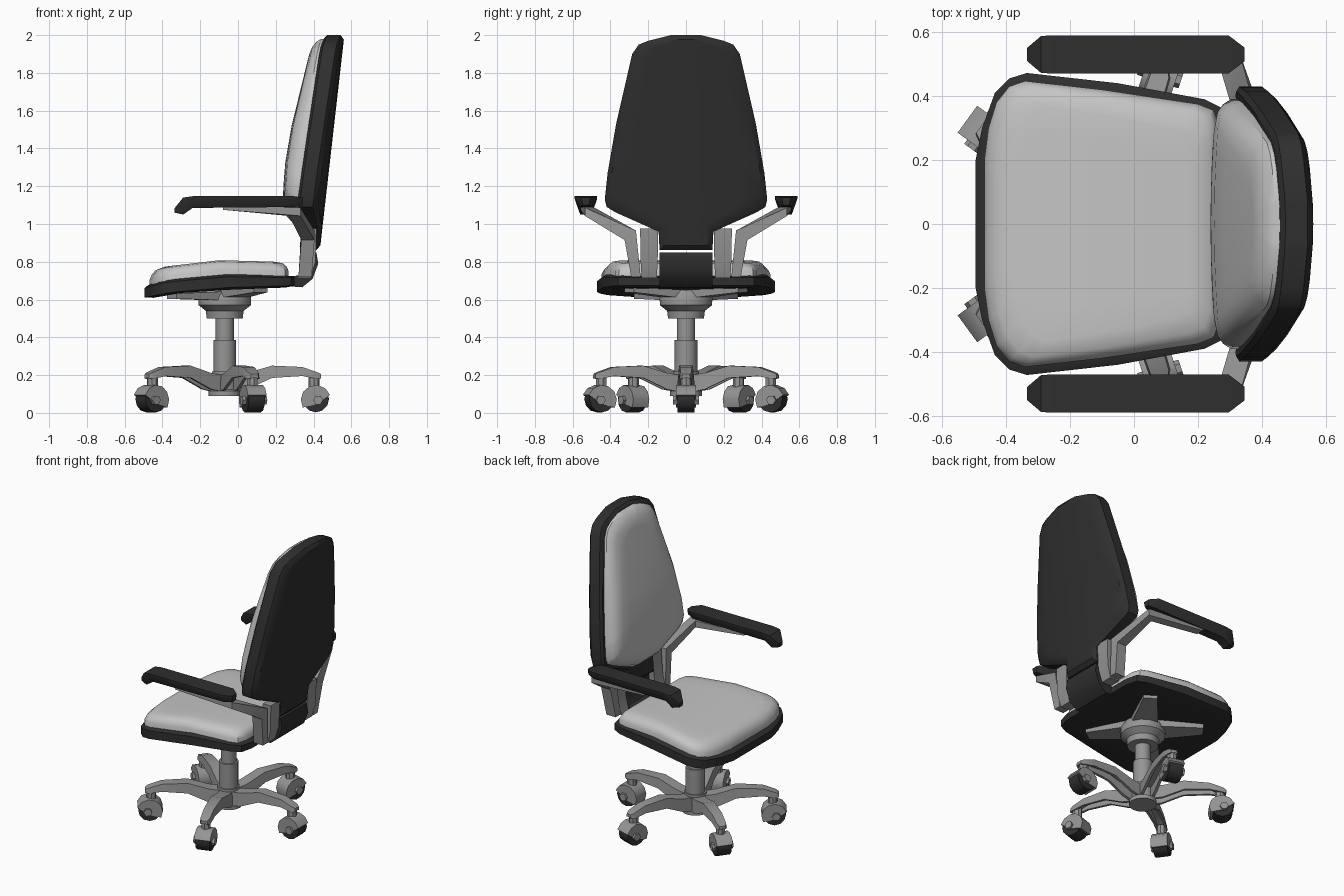
import bpy, bmesh, math
from mathutils import Matrix, Vector

if "Cube" in bpy.data.objects:
    bpy.data.objects.remove(bpy.data.objects["Cube"])


def material(name, v):
    m = bpy.data.materials.new(name)
    m.diffuse_color = (v, v, v, 1)
    m.use_nodes = True
    m.node_tree.nodes["Principled BSDF"].inputs["Base Color"].default_value = m.diffuse_color
    return m


DARK = material("dark plastic", 0.028)
GREY = material("mid grey metal", 0.30)
LIGHT = material("light grey fabric", 0.56)
ID = Matrix.Identity(4)


def mesh(name, verts, faces, mat, M=ID):
    bm = bmesh.new()
    vs = [bm.verts.new(M @ Vector(v)) for v in verts]
    for f in faces:
        bm.faces.new([vs[i] for i in f])
    bmesh.ops.recalc_face_normals(bm, faces=bm.faces)
    me = bpy.data.meshes.new(name)
    bm.to_mesh(me)
    bm.free()
    me.materials.append(mat)
    ob = bpy.data.objects.new(name, me)
    bpy.context.collection.objects.link(ob)
    return ob


def loft(name, rings, mat, M=ID):
    n = len(rings[0])
    verts = [v for r in rings for v in r]
    faces = [(k * n + i, k * n + (i + 1) % n, (k + 1) * n + (i + 1) % n, (k + 1) * n + i)
             for k in range(len(rings) - 1) for i in range(n)]
    faces += [tuple(range(n)), tuple(range(len(verts) - n, len(verts)))]
    return mesh(name, verts, faces, mat, M)


def prism_y(name, pts, half, mat, M=ID):
    return loft(name, [[(x, y, z) for x, z in pts] for y in (-half, half)], mat, M)


def lathe(name, profile, mat, cx, n=16, M=ID):
    ang = [2 * math.pi * i / n for i in range(n)]
    return loft(name, [[(cx + r * math.cos(a), r * math.sin(a), z) for a in ang]
                       for r, z in profile], mat, M)


def beam(name, stations, mat, M=ID):
    # each station: centre, half-width vector, half-height vector
    rings = []
    for c, a, b in stations:
        c, a, b = Vector(c), Vector(a), Vector(b)
        rings.append([c + a + b, c - a + b, c - a - b, c + a - b])
    return loft(name, rings, mat, M)


def lerp(table, x):
    for (x0, y0), (x1, y1) in zip(table, table[1:]):
        if x <= x1:
            return y0 + (y1 - y0) * (x - x0) / (x1 - x0)
    return table[-1][1]


def pad(name, half, layers, place, mat):
    """Symmetric padded slab: half outline (y, v), layers (scale, depth)."""
    cols = [1, .75, .4, 0, -.4, -.75, -1]
    m, c = len(half), len(cols)
    vm = (half[0][1] + half[-1][1]) / 2
    rim = ([(i, 0) for i in range(m)] + [(m - 1, j) for j in range(1, c)] +
           [(i, c - 1) for i in range(m - 2, -1, -1)] + [(0, j) for j in range(c - 2, 0, -1)])
    verts, faces, maps = [], [], []
    for k, (s, t) in enumerate(layers):
        full = k in (0, len(layers) - 1)
        d = {}
        for i, j in ([(i, j) for i in range(m) for j in range(c)] if full else rim):
            y, v = half[i]
            inset = (1 - s) * 0.4
            v = v + inset * max(-1, min(1, (vm - v) / 0.3))
            y = max(0.02, y - inset)
            d[i, j] = len(verts)
            verts.append(place(y * cols[j], v, t))
        maps.append(d)
        if full:
            faces += [(d[i, j], d[i + 1, j], d[i + 1, j + 1], d[i, j + 1])
                      for i in range(m - 1) for j in range(c - 1)]
    for a, b in zip(maps, maps[1:]):
        for p, q in zip(rim, rim[1:] + rim[:1]):
            faces.append((a[p], a[q], b[q], b[p]))
    return mesh(name, verts, faces, mat)


# Seat shell and cushion
ZT = [(-.5, .67), (-.4, .70), (-.1, .735), (.3, .725), (.4, .72)]
ZB = [(-.5, .60), (-.3, .635), (0, .655), (.3, .665), (.4, .67)]
seat_half = [(.2, -.495), (.3, -.475), (.41, -.435), (.455, -.39), (.472, -.335),
             (.44, -.05), (.39, .22), (.36, .28), (.28, .30)]
pad("seat_shell", seat_half, [(.88, 0), (1, .15), (1, .85), (.95, 1)],
    lambda y, x, t: (x, y, lerp(ZB, x) + t * (lerp(ZT, x) - lerp(ZB, x))), DARK)
cush_half = [(.2, -.468), (.3, -.455), (.38, -.43), (.43, -.39), (.447, -.34),
             (.42, -.1), (.375, .2), (.355, .25), (.3, .268)]
pad("seat_cushion", cush_half, [(1, -.03), (1, .025), (.97, .05), (.92, .066), (.8, .073)],
    lambda y, x, t: (x, y, lerp(ZT, x) + t), LIGHT)


# Backrest shell and cushion
def rear(y, z):
    return .44 + (z - .92) * .114 - .24 * y * y


back_half = [(.14, .862), (.145, .96), (.37, 1.06), (.42, 1.09), (.43, 1.13), (.415, 1.27),
             (.37, 1.53), (.285, 1.9), (.25, 1.95), (.20, 1.97), (.08, 2.0)]
pad("back_shell", back_half, [(.94, 0), (1, .02), (1, .09), (.96, .105)],
    lambda y, z, t: (rear(y, z) - t, y, z), DARK)
XF = [(.9, .275), (1.1, .238), (1.2, .24), (1.38, .255), (1.55, .29), (1.93, .385), (2, .41)]
bcush_half = [(.12, 1.0), (.32, 1.08), (.375, 1.11), (.39, 1.15), (.378, 1.27),
              (.335, 1.53), (.255, 1.88), (.22, 1.93), (.17, 1.955), (.08, 1.98)]


def back_place(y, z, t):
    b, f = rear(y, z) - .09, lerp(XF, z) + .12 * y * y
    return (b + t * (f - b), y, z)


pad("back_cushion", bcush_half, [(1, -.1), (1, .45), (.96, .75), (.9, .93), (.8, 1)],
    back_place, LIGHT)

# Strap joining seat to back
prism_y("back_strap", [(.2, .675), (.34, .665), (.395, .71), (.425, .79), (.415, .85),
                       (.375, .85), (.375, .78), (.345, .73), (.2, .715)], .14, DARK)

# Arms, brackets and arm pads on both sides
for s, side in ((1, "left"), (-1, "right")):
    M = Matrix.Diagonal((1, s, 1, 1))
    beam("back_bracket_" + side, [((.35, .195, .715), (.035, 0, 0), (0, .04, 0)),
                                  ((.375, .195, .80), (.035, 0, 0), (0, .045, 0)),
                                  ((.385, .195, .975), (.03, 0, 0), (0, .048, 0))], GREY, M)
    beam("arm_support_" + side, [((.355, .265, .72), (.035, 0, 0), (0, .025, 0)),
                                 ((.37, .295, .94), (.035, 0, 0), (0, .03, -.025)),
                                 ((.30, .51, 1.065), (.03, .025, 0), (0, 0, -.022)),
                                 ((-.08, .53, 1.085), (0, .028, 0), (0, 0, -.01))], GREY, M)
    pads = [(-.335, .02, .015, 1.085, 1.06), (-.29, .058, .03, 1.14, 1.05),
            (-.24, .06, .032, 1.147, 1.085), (.295, .06, .032, 1.147, 1.09),
            (.345, .022, .015, 1.14, 1.10)]
    loft("arm_pad_" + side, [[(x, .53 + wt, zt), (x, .53 + wt, zt - .012), (x, .53 + wb, zb),
                              (x, .53 - wb, zb), (x, .53 - wt, zt - .012), (x, .53 - wt, zt)]
                             for x, wt, wb, zt, zb in pads], DARK, M)
    # Support arms under the seat
    beam("seat_arm_rear_" + side, [((-.07, 0, .625), (.08, -.05, 0), (0, 0, .025)),
                                   ((.12, .30, .65), (.035, -.025, 0), (0, 0, .012))], GREY, M)
    beam("seat_arm_front_" + side, [((-.07, 0, .62), (.05, .08, 0), (0, 0, .025)),
                                    ((-.35, .24, .618), (.025, .035, 0), (0, 0, .014))], GREY, M)

# Gas column, mechanism and hub
CX = -.07
lathe("tilt_mechanism", [(.095, .50), (.10, .54), (.138, .57), (.14, .61), (.12, .65)], GREY, CX)
lathe("column_upper", [(.048, .36), (.048, .51)], GREY, CX)
lathe("column_lower", [(.06, .2), (.06, .385)], GREY, CX)
lathe("base_hub", [(.085, .09), (.085, .115), (.068, .125), (.068, .22)], GREY, CX)

# Five legs with casters
leg = [(.04, .045, .20, .11), (.12, .046, .212, .125), (.25, .043, .25, .185),
       (.41, .037, .243, .195), (.49, .034, .215, .18), (.51, .022, .205, .182)]


def arc(r, a0, a1, n, x, z):
    return [(x + r * math.cos(math.radians(a0 + (a1 - a0) * i / n)),
             z + r * math.sin(math.radians(a0 + (a1 - a0) * i / n))) for i in range(n + 1)]


RC = .482
for k in range(5):
    M = Matrix.Translation((CX, 0, 0)) @ Matrix.Rotation(math.radians(72 * k), 4, 'Z')
    loft(f"base_leg_{k}", [[(r, w, zb), (r, w * .85, zt), (r, -w * .85, zt), (r, -w, zb),
                            (r, -w * .6, zb), (r, -w * .6, zt - .02), (r, w * .6, zt - .02),
                            (r, w * .6, zb)] for r, w, zt, zb in leg], GREY, M)
    lathe(f"caster_stem_{k}", [(.03, .12), (.03, .20)], GREY, RC - .01, 8, M)
    prism_y(f"caster_wheel_{k}", arc(.07, 0, 330, 11, RC, .073), .045, DARK, M)
    prism_y(f"caster_hood_{k}", arc(.08, 20, 210, 6, RC, .068) + [(RC, .045)], .052, GREY, M)
    prism_y(f"caster_hub_{k}", arc(.026, 0, 300, 5, RC + .012, .068), .068, GREY, M)

# Soft shading with crisp edges
bpy.ops.object.select_all(action='SELECT')
bpy.context.view_layer.objects.active = bpy.data.objects["seat_cushion"]
bpy.ops.object.shade_smooth_by_angle(angle=math.radians(35))
